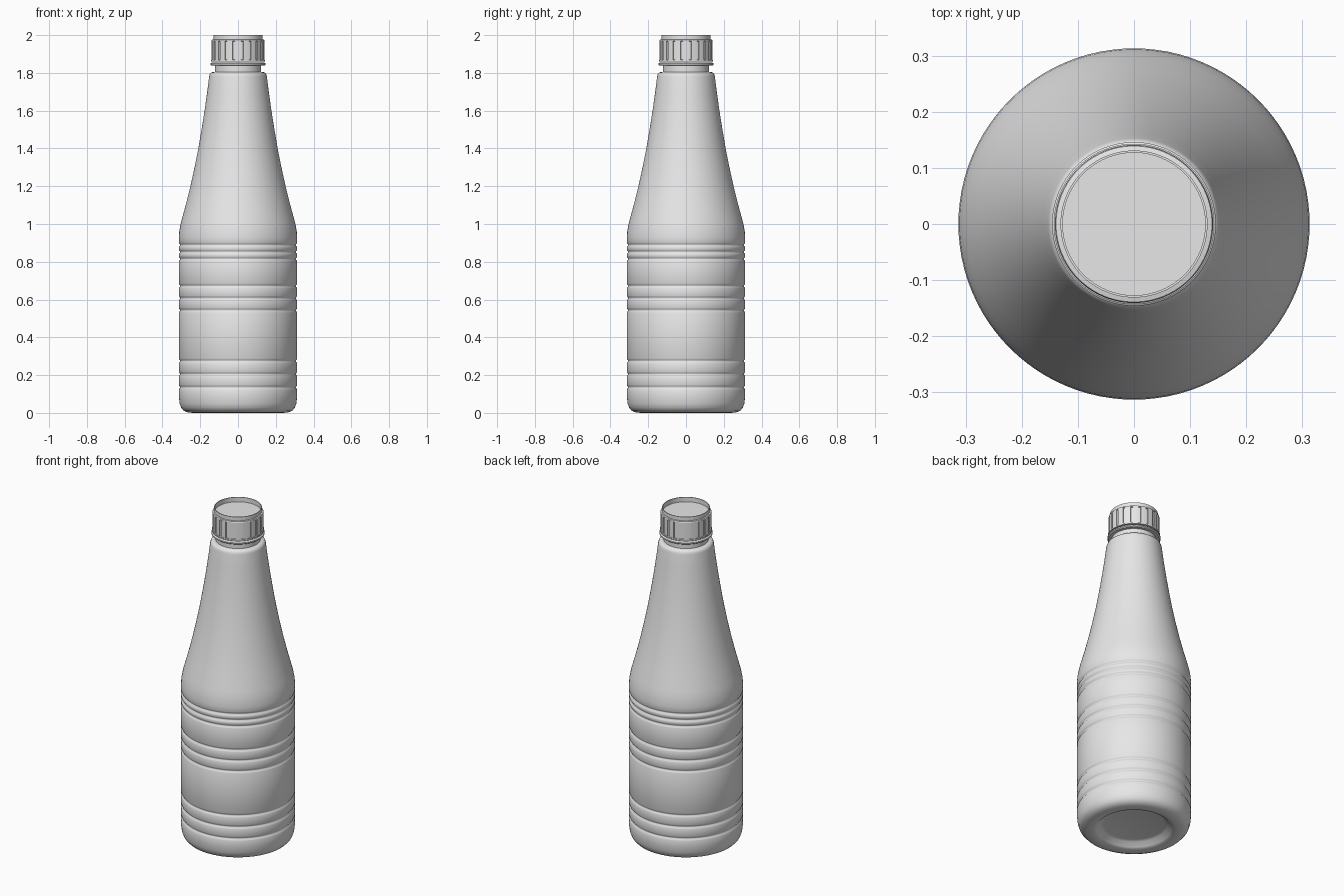
import bpy, bmesh, math

if "Cube" in bpy.data.objects:
    bpy.data.objects.remove(bpy.data.objects["Cube"])

plastic = bpy.data.materials.new("pale_plastic")
plastic.diffuse_color = (0.8, 0.8, 0.8, 1)
plastic.use_nodes = True
plastic.node_tree.nodes["Principled BSDF"].inputs["Base Color"].default_value = plastic.diffuse_color


def finish(name, bm, angle):
    bmesh.ops.remove_doubles(bm, verts=bm.verts, dist=1e-5)
    bmesh.ops.recalc_face_normals(bm, faces=bm.faces)
    me = bpy.data.meshes.new(name)
    bm.to_mesh(me)
    bm.free()
    me.materials.append(plastic)
    ob = bpy.data.objects.new(name, me)
    bpy.context.collection.objects.link(ob)
    bpy.ops.object.select_all(action='DESELECT')
    ob.select_set(True)
    bpy.context.view_layer.objects.active = ob
    bpy.ops.object.shade_smooth_by_angle(angle=math.radians(angle))
    return ob


def lathe(name, profile, angle=40, n=96):
    bm = bmesh.new()
    rings = [[bm.verts.new((r * math.cos(2 * math.pi * i / n), r * math.sin(2 * math.pi * i / n), z))
              for i in range(n)] for r, z in profile]
    for a, b in zip(rings, rings[1:]):
        for i in range(n):
            j = (i + 1) % n
            bm.faces.new((a[i], a[j], b[j], b[i]))
    bm.faces.new(rings[0])
    bm.faces.new(rings[-1])
    return finish(name, bm, angle)


# Bottle body: dished base, rounded foot, grooved barrel, tapered shoulder
profile = [(0.165, 0.035), (0.185, 0.03), (0.205, 0.008), (0.215, 0.003), (0.235, 0.0), (0.265, 0.002),
           (0.287, 0.011), (0.301, 0.027), (0.309, 0.05), (0.313, 0.085)]
for z in (0.135, 0.205, 0.275, 0.543, 0.607, 0.672, 0.815, 0.852, 0.889):
    profile += [(0.313, z - 0.013), (0.311, z - 0.008), (0.3065, z - 0.002),
                (0.3065, z + 0.002), (0.311, z + 0.008), (0.313, z + 0.013)]
profile += [(0.313, 0.93), (0.311, 0.96), (0.306, 0.99), (0.299, 1.02), (0.277, 1.1), (0.252, 1.2),
            (0.23, 1.3), (0.21, 1.4), (0.193, 1.5), (0.177, 1.6), (0.163, 1.7), (0.153, 1.78),
            (0.151, 1.79), (0.147, 1.798), (0.14, 1.803), (0.123, 1.805), (0.123, 1.85)]
lathe("bottle_body", profile, 50)

# Cap: tamper ring, inner wall, raised rim with a recessed disc
lathe("tamper_ring", [(0.12, 1.838), (0.14, 1.838), (0.146, 1.843), (0.146, 1.85), (0.138, 1.856), (0.12, 1.856)], 30)
lathe("cap", [(0.12, 1.86), (0.143, 1.86), (0.143, 1.868), (0.135, 1.870), (0.135, 1.966), (0.141, 1.968),
              (0.139, 1.975), (0.131, 1.977), (0.131, 2.0), (0.127, 2.0), (0.127, 1.972)], 30)

# Grip panels around the cap
bm = bmesh.new()
count = 20
for k in range(count):
    mid = 2 * math.pi * k / count
    half = math.pi / count * 0.72
    cols = []
    for t in (-1, -0.33, 0.33, 1):
        c, s = math.cos(mid + half * t), math.sin(mid + half * t)
        cols.append([bm.verts.new((r * c, r * s, z)) for r, z in
                     ((0.13, 1.866), (0.141, 1.868), (0.141, 1.969), (0.13, 1.971))])
    for a, b in zip(cols, cols[1:]):
        for i in range(4):
            j = (i + 1) % 4
            bm.faces.new((a[i], a[j], b[j], b[i]))
    bm.faces.new(cols[0])
    bm.faces.new(cols[-1])
finish("cap_grips", bm, 30)
